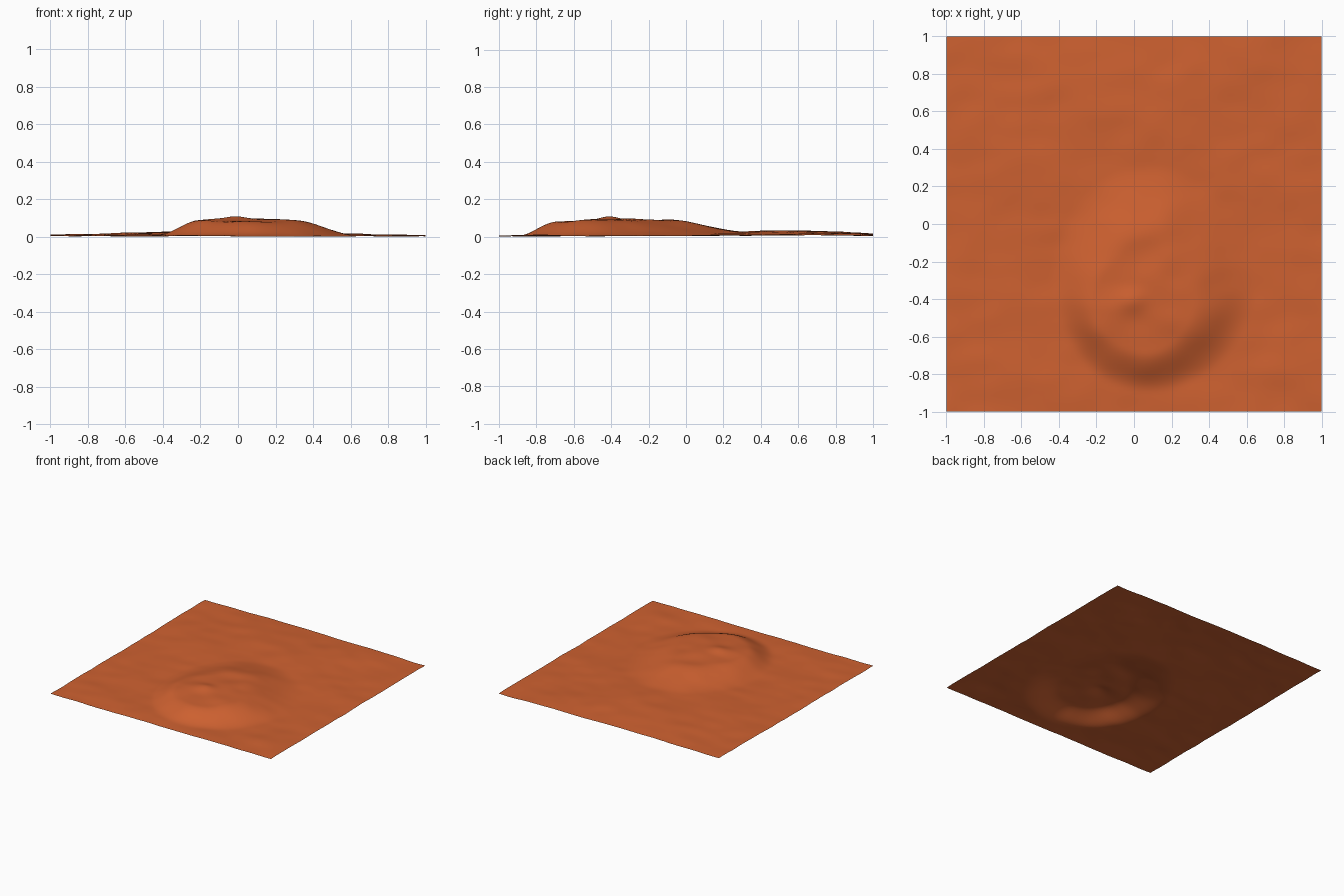
import bpy, bmesh, math
from mathutils import Vector, noise

if "Cube" in bpy.data.objects:
    bpy.data.objects.remove(bpy.data.objects["Cube"])

N = 96  # grid cells per side


def smooth(t):
    t = max(0.0, min(1.0, t))
    return t * t * (3 - 2 * t)


def bump(x, y, cx, cy, rx, ry):
    return math.exp(-((x - cx) / rx) ** 2 - ((y - cy) / ry) ** 2)


def ripple(x, y, freq, seed):
    return noise.noise(Vector((x * freq, y * freq * 1.3, seed)))


def height(x, y):
    # gently rolling plain, rising a little behind the mound
    z = 0.014 + 0.026 * bump(x, y, -0.1, 0.5, 0.6, 0.55) + 0.003 * (y + 1) / 2
    z += 0.007 * ripple(x, y, 2.5, 3.1) + 0.004 * ripple(x, y, 6, 7.7)
    # mound: steep crescent front, long gentle slopes right and back
    dx, dy = x - 0.07, y + 0.3
    rx = 0.58 if dx > 0 else 0.51
    ry = 0.6 if dy < 0 else 0.62
    q = math.hypot(dx / rx, dy / ry)
    a = math.atan2(dy / ry, dx / rx)
    front = smooth(0.5 - 0.7 * math.sin(a))
    right = smooth(math.cos(a))
    width = 0.66 - 0.3 * front + 0.14 * right
    m = smooth((1 - q) / width)
    z += m * (0.073 + 0.012 * bump(x, y, 0, -0.35, 0.35, 0.3))
    # small crest on top
    z += 0.016 * bump(x, y, -0.01, -0.41, 0.07, 0.06)
    z += 0.007 * m * ripple(x, y, 5, 1.9)
    return z


bm = bmesh.new()
bmesh.ops.create_grid(bm, x_segments=N, y_segments=N, size=1.0)
for v in bm.verts:
    v.co.z = height(v.co.x, v.co.y)

# rest the lowest point on the ground plane
low = min(v.co.z for v in bm.verts)
for v in bm.verts:
    v.co.z -= low
for f in bm.faces:
    f.smooth = True

mesh = bpy.data.meshes.new("desert_terrain")
bm.to_mesh(mesh)
bm.free()
terrain = bpy.data.objects.new("desert_terrain", mesh)
bpy.context.collection.objects.link(terrain)

# orange sand
sand = bpy.data.materials.new("orange_sand")
sand.diffuse_color = (0.62, 0.12, 0.03, 1)
sand.use_nodes = True
sand.node_tree.nodes["Principled BSDF"].inputs["Base Color"].default_value = sand.diffuse_color
mesh.materials.append(sand)
